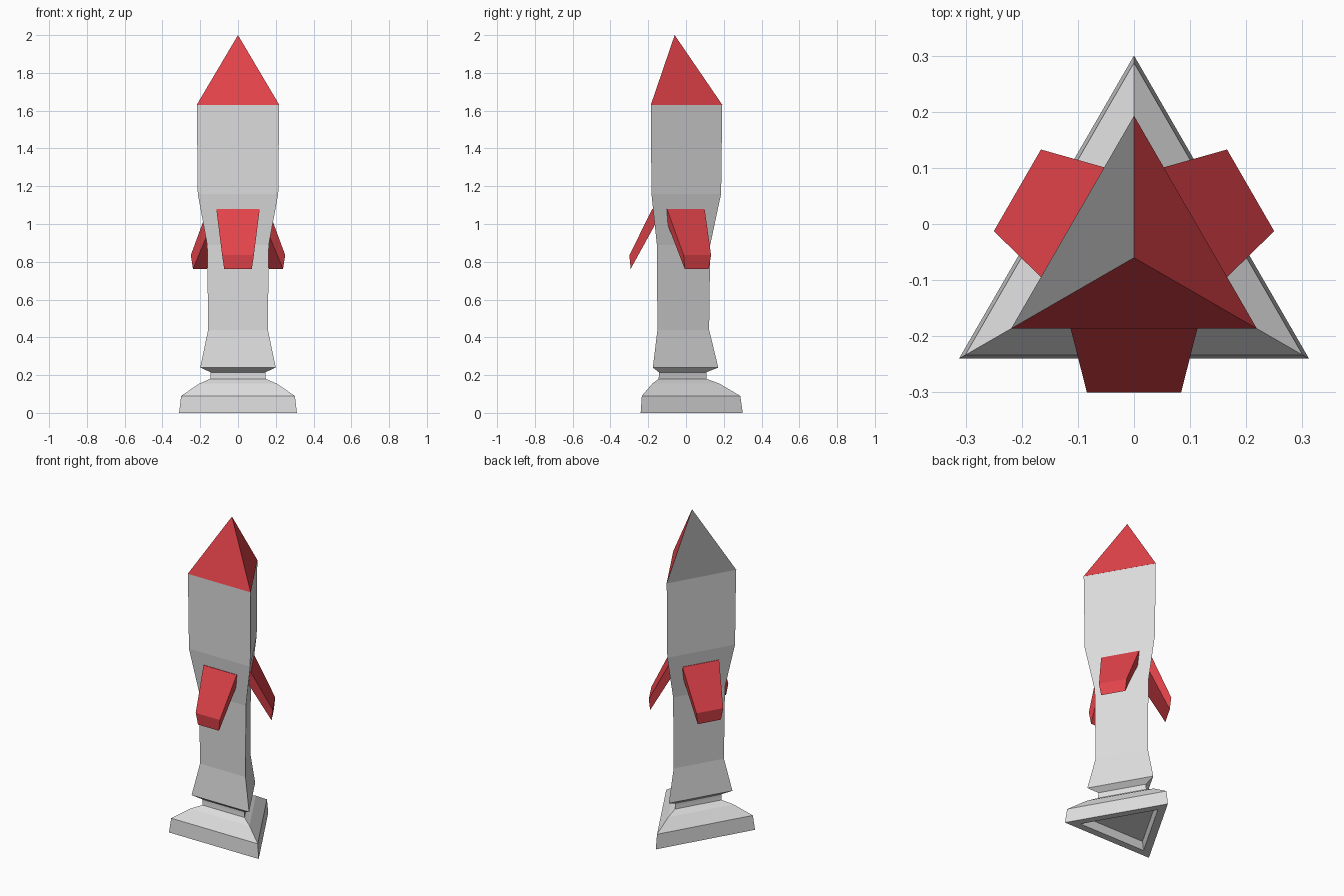
import bpy, bmesh, math
from mathutils import Matrix, Vector

if "Cube" in bpy.data.objects:
    bpy.data.objects.remove(bpy.data.objects["Cube"])

CY = -0.06                      # axis of the triangular body
S3 = math.sqrt(3)


def material(name, rgb):
    m = bpy.data.materials.new(name)
    m.diffuse_color = (*rgb, 1)
    m.use_nodes = True
    m.node_tree.nodes["Principled BSDF"].inputs["Base Color"].default_value = m.diffuse_color
    return m


white = material("pale_grey", (0.72, 0.72, 0.72))
red = material("red", (0.76, 0.056, 0.068))
grey = material("dark_grey", (0.25, 0.25, 0.25))


def finish(name, bm, mats):
    bmesh.ops.recalc_face_normals(bm, faces=bm.faces)
    me = bpy.data.meshes.new(name)
    bm.to_mesh(me)
    bm.free()
    for m in mats:
        me.materials.append(m)
    ob = bpy.data.objects.new(name, me)
    bpy.context.collection.objects.link(ob)
    return ob


def triangle_loft(name, profile, mats):
    """Stack triangles given as (half side, height); half side 0 is a point."""
    bm = bmesh.new()
    rings = []
    for w, z in profile:
        r = w * 2 / S3
        n = 3 if w else 1
        rings.append([bm.verts.new((r * math.cos(a), CY + r * math.sin(a), z))
                      for a in (math.pi / 2 + i * math.tau / 3 for i in range(n))])
    for a, b in zip(rings, rings[1:]):
        for i in range(3):
            j = (i + 1) % 3
            bm.faces.new([a[i], a[j], b[j], b[i]] if len(b) == 3 else [a[i], a[j], b[0]])
    for ring in (rings[0], rings[-1]):
        if len(ring) == 3:
            bm.faces.new(ring)
    return finish(name, bm, mats)


# stand with a recessed underside
triangle_loft("stand", [(0.22, 0.05), (0.235, 0.0), (0.312, 0.0), (0.301, 0.09),
                        (0.205, 0.155), (0.147, 0.18), (0.145, 0.2)], [white])

# neck and hull
triangle_loft("hull", [(0.145, 0.18), (0.145, 0.215), (0.2, 0.24), (0.158, 0.44),
                       (0.163, 0.89), (0.213, 1.16), (0.218, 1.63)], [white])

# nose: red, with the back left side grey
nose = triangle_loft("nose_cone", [(0.219, 1.63), (0.0, 2.0)], [red, grey])
for p in nose.data.polygons:
    if p.normal.x < -0.3 and p.normal.y > 0.1:
        p.material_index = 1

# three fins, one on each side; section as (half width, y, z)
section = [(0.115, -0.178, 1.08), (0.084, -0.30, 0.835),
           (0.073, -0.293, 0.762), (0.108, -0.14, 1.04), (0.113, -0.13, 1.08)]
for k, side in enumerate(("front", "right", "left")):
    bm = bmesh.new()
    left = [bm.verts.new((-w, y, z)) for w, y, z in section]
    right = [bm.verts.new((w, y, z)) for w, y, z in section]
    bm.faces.new(left)
    bm.faces.new(right)
    for i in range(len(section)):
        j = (i + 1) % len(section)
        bm.faces.new([left[i], left[j], right[j], right[i]])
    bmesh.ops.rotate(bm, verts=bm.verts, cent=Vector((0, CY, 0)),
                     matrix=Matrix.Rotation(k * math.tau / 3, 3, 'Z'))
    finish(side + "_fin", bm, [red])
